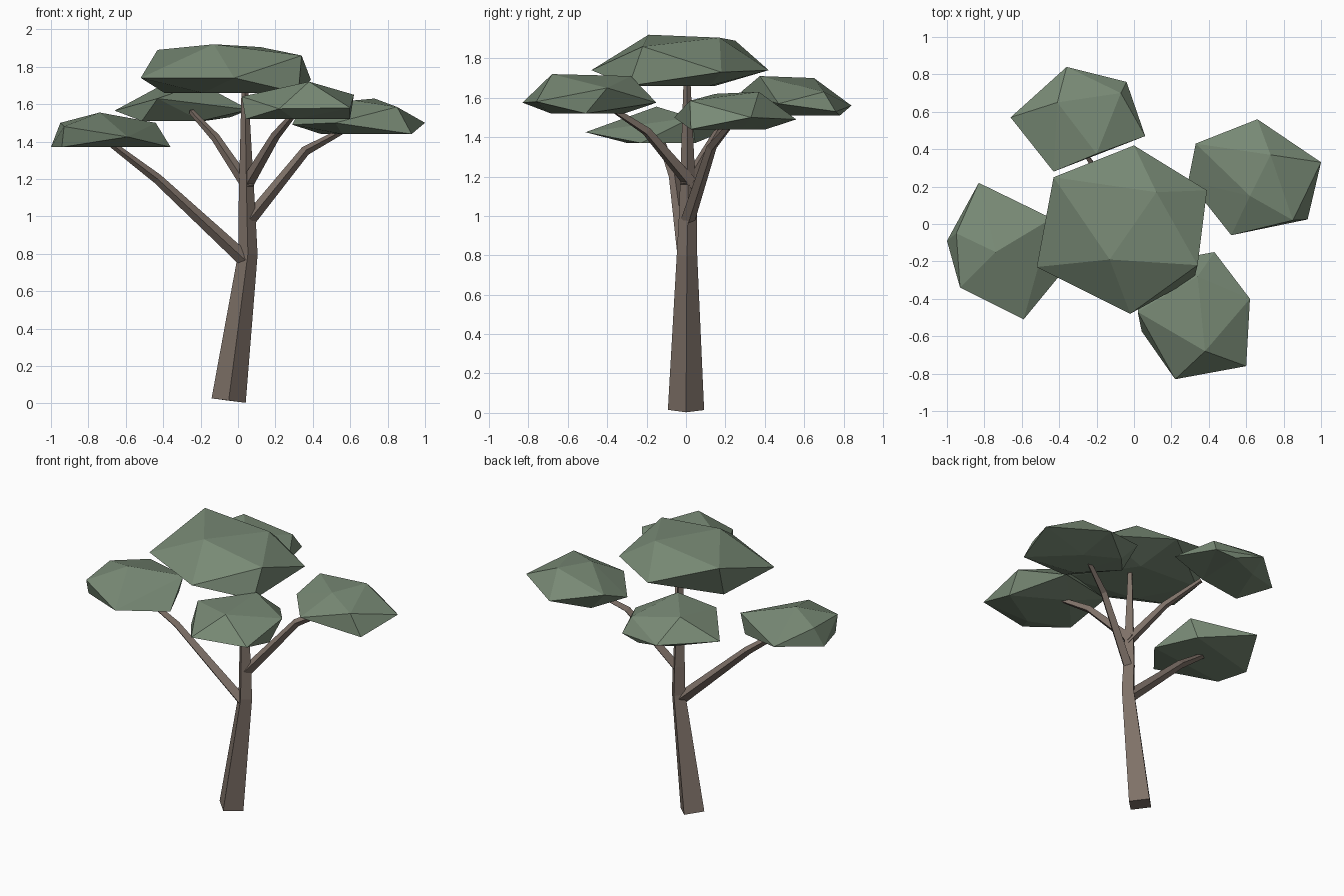
import bpy, bmesh
from mathutils import Vector

default_cube = bpy.data.objects.get("Cube")
if default_cube:
    bpy.data.objects.remove(default_cube, do_unlink=True)


def make_material(name, red, green, blue):
    colour = (red, green, blue, 1)
    material = bpy.data.materials.new(name)
    material.use_nodes = True
    material.diffuse_color = colour
    shader = material.node_tree.nodes["Principled BSDF"]
    shader.inputs["Base Color"].default_value = colour
    shader.inputs["Roughness"].default_value = 0.9
    return material


bark = make_material("bark_brown", 0.21, 0.165, 0.138)
leaf = make_material("leaf_green", 0.19, 0.255, 0.18)


def finish(name, bm, material):
    bmesh.ops.recalc_face_normals(bm, faces=bm.faces)
    mesh = bpy.data.meshes.new(name)
    bm.to_mesh(mesh)
    bm.free()
    mesh.materials.append(material)
    part = bpy.data.objects.new(name, mesh)
    bpy.context.collection.objects.link(part)
    return part


def limb(name, path, radii):
    """Four-sided tapering limb that follows a path."""
    bm = bmesh.new()
    points = [Vector(p) for p in path]
    rings = []
    for i, (point, radius) in enumerate(zip(points, radii)):
        before, after = points[max(i - 1, 0)], points[min(i + 1, len(points) - 1)]
        along = (after - before).normalized()
        side = Vector((0, 1, 0)).cross(along).normalized()
        front = along.cross(side)
        corners = (side, front, -side, -front)
        rings.append([bm.verts.new(point + c * radius) for c in corners])
    for low, high in zip(rings, rings[1:]):
        for k in range(4):
            n = (k + 1) % 4
            bm.faces.new((low[k], low[n], high[n], high[k]))
    bm.faces.new(rings[0])
    bm.faces.new(rings[-1])
    return finish(name, bm, bark)


def leaf_clump(name, centre, floor, crown, rim):
    """Faceted clump: the crown is mirrored through the centre to a flat base."""
    bm = bmesh.new()
    for point in crown + rim:
        bm.verts.new(point)
    middle = Vector(centre)
    for x, y, z in crown:
        opposite = middle - (Vector((x, y)) - middle) * 0.93
        bm.verts.new((opposite.x, opposite.y, floor))
    hull = bmesh.ops.convex_hull(bm, input=bm.verts)
    spare = {v for v in hull["geom_interior"] + hull["geom_unused"]
             if isinstance(v, bmesh.types.BMVert)}
    bmesh.ops.delete(bm, geom=list(spare), context="VERTS")
    return finish(name, bm, leaf)


# Trunk
limb("trunk",
     [(-0.05, 0, 0.015), (0.053, 0.005, 0.8), (0.048, 0.01, 1.0), (0.036, 0.005, 1.7)],
     [0.092, 0.052, 0.046, 0.017])

# Branches
limb("right_branch",
     [(0.04, 0, 0.765), (-0.43, -0.06, 1.2), (-0.72, -0.14, 1.42)],
     [0.04, 0.027, 0.016])
limb("left_branch",
     [(0.06, 0.01, 0.98), (0.36, 0.13, 1.35), (0.6, 0.24, 1.48)],
     [0.036, 0.026, 0.015])
limb("front_branch",
     [(0.045, 0.02, 1.17), (0.2, -0.2, 1.43), (0.31, -0.4, 1.56)],
     [0.036, 0.025, 0.015])
limb("back_branch",
     [(0.06, 0, 1.15), (-0.12, 0.16, 1.42), (-0.25, 0.36, 1.56)],
     [0.034, 0.024, 0.015])

# Leaf clumps
leaf_clump("top_leaves", (-0.04, -0.03), 1.66,
           [(-0.13, -0.19, 1.92), (0.12, 0.17, 1.905),
            (0.34, -0.22, 1.86), (-0.43, 0.25, 1.89)],
           [(0, 0.42, 1.74), (0.39, 0.18, 1.73),
            (-0.02, -0.48, 1.74), (-0.52, -0.23, 1.74)])
leaf_clump("front_leaves", (0.32, -0.49), 1.52,
           [(0.38, -0.68, 1.72), (0.34, -0.28, 1.71),
            (0.62, -0.4, 1.65), (0.02, -0.47, 1.64)],
           [(0.43, -0.15, 1.575), (0.6, -0.76, 1.58),
            (0.22, -0.83, 1.575), (0.05, -0.22, 1.57)])
leaf_clump("right_leaves", (-0.7, -0.14), 1.37,
           [(-0.74, -0.15, 1.555), (-0.93, -0.34, 1.48),
            (-0.95, -0.05, 1.5), (-0.44, 0.03, 1.5)],
           [(-0.83, 0.22, 1.44), (-0.59, -0.51, 1.425),
            (-1, -0.09, 1.37), (-0.36, -0.23, 1.37)])
leaf_clump("left_leaves", (0.64, 0.22), 1.44,
           [(0.73, 0.37, 1.63), (0.62, 0.15, 1.62),
            (0.85, 0.02, 1.585), (0.33, 0.43, 1.57)],
           [(1, 0.33, 1.5), (0.66, 0.56, 1.49),
            (0.52, -0.06, 1.5), (0.29, 0.23, 1.49)])
leaf_clump("back_leaves", (-0.3, 0.54), 1.51,
           [(-0.41, 0.65, 1.7), (-0.2, 0.375, 1.71),
            (-0.07, 0.7, 1.63), (-0.43, 0.28, 1.63)],
           [(-0.36, 0.84, 1.56), (-0.66, 0.57, 1.565),
            (0.06, 0.47, 1.57), (-0.04, 0.76, 1.53)])
